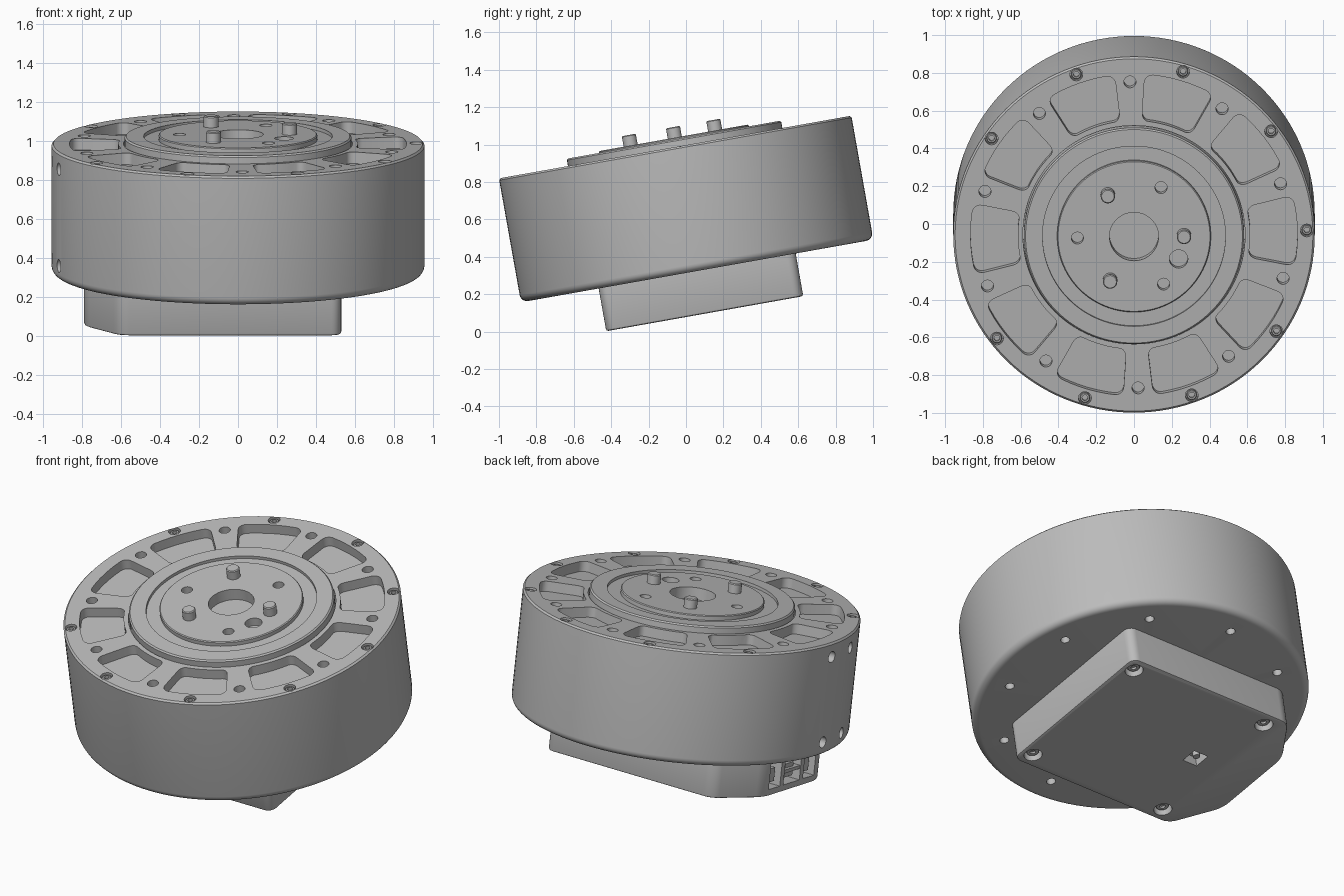
import bpy, bmesh, math
from math import sin, cos, pi, radians
from mathutils import Matrix, Vector

if "Cube" in bpy.data.objects:
    bpy.data.objects.remove(bpy.data.objects["Cube"], do_unlink=True)

grey = bpy.data.materials.new("machined grey")
grey.use_nodes = True
grey.diffuse_color = (0.5, 0.5, 0.5, 1)
grey.node_tree.nodes["Principled BSDF"].inputs["Base Color"].default_value = (0.5, 0.5, 0.5, 1)

# The whole unit leans back around x
TILT = Matrix.Translation((0, -0.058, 0.987)) @ Matrix.Rotation(radians(10.08), 4, 'X')
OFFSET = 1.5            # twist of the bolt pattern, degrees
TOP, BOTTOM, BASE = 0, -0.673, -0.905


def polar(r, deg):
    return r * cos(radians(deg)), r * sin(radians(deg))


def circle(r, centre=(0, 0), n=24):
    return [(centre[0] + r * cos(2 * pi * i / n), centre[1] + r * sin(2 * pi * i / n)) for i in range(n)]


def rect(x, y, w, d):
    return [(x - w / 2, y - d / 2), (x + w / 2, y - d / 2), (x + w / 2, y + d / 2), (x - w / 2, y + d / 2)]


def prism(bm, outline, z0, z1, rounding=0, matrix=None):
    """Extrude an outline, rounding its upright corners if asked."""
    part = bmesh.new()
    low = [part.verts.new((x, y, z0)) for x, y in outline]
    high = [part.verts.new((x, y, z1)) for x, y in outline]
    part.faces.new(low[::-1])
    part.faces.new(high)
    n = len(outline)
    for i in range(n):
        j = (i + 1) % n
        part.faces.new((low[i], low[j], high[j], high[i]))
    bmesh.ops.recalc_face_normals(part, faces=part.faces)
    if rounding:
        corners = [e for e in part.edges if abs(e.verts[0].co.z - e.verts[1].co.z) > 1e-4
                   and e.calc_face_angle() > 0.5]
        bmesh.ops.bevel(part, geom=corners, offset=rounding, segments=6, profile=0.5, affect='EDGES')
    if matrix:
        part.transform(matrix)
    temp = bpy.data.meshes.new("temp")
    part.to_mesh(temp)
    part.free()
    bm.from_mesh(temp)
    bpy.data.meshes.remove(temp)


def lathe(profile, n=128):
    """Spin (radius, z) points that start and end on the axis."""
    bm = bmesh.new()
    rings = []
    for r, z in profile:
        if r == 0:
            rings.append([bm.verts.new((0, 0, z))] * n)
        else:
            rings.append([bm.verts.new((x, y, z)) for x, y in circle(r, n=n)])
    for a, b in zip(rings, rings[1:]):
        for i in range(n):
            j = (i + 1) % n
            bm.faces.new(list(dict.fromkeys((a[i], a[j], b[j], b[i]))))
    bmesh.ops.recalc_face_normals(bm, faces=bm.faces)
    return bm


def finish(name, bm, cutter=None):
    """Turn a bmesh into a tilted object, cutting the recesses out."""
    mesh = bpy.data.meshes.new(name)
    bm.to_mesh(mesh)
    bm.free()
    obj = bpy.data.objects.new(name, mesh)
    bpy.context.collection.objects.link(obj)
    if cutter:
        cut_mesh = bpy.data.meshes.new("cutter")
        cutter.to_mesh(cut_mesh)
        cutter.free()
        cut = bpy.data.objects.new("cutter", cut_mesh)
        cut.hide_render = True
        bpy.context.collection.objects.link(cut)
        mod = obj.modifiers.new("recesses", 'BOOLEAN')
        mod.operation, mod.solver, mod.object = 'DIFFERENCE', 'EXACT', cut
        graph = bpy.context.evaluated_depsgraph_get()
        result = bpy.data.meshes.new_from_object(obj.evaluated_get(graph))
        obj.modifiers.clear()
        obj.data = result
        result.name = name
        bpy.data.objects.remove(cut, do_unlink=True)
    obj.data.materials.clear()
    obj.data.materials.append(grey)
    obj.matrix_world = TILT
    bpy.ops.object.select_all(action='DESELECT')
    obj.select_set(True)
    bpy.context.view_layer.objects.active = obj
    bpy.ops.object.shade_smooth_by_angle(angle=radians(30))
    return obj


def copies(obj, matrices):
    for m in matrices[1:]:
        twin = obj.copy()
        bpy.context.collection.objects.link(twin)
        twin.matrix_world = TILT @ m
    obj.matrix_world = TILT @ matrices[0]


# Motor housing: drum with chamfered top, filleted bottom and a bore for the hub
fillet = [(0.917 + 0.04 * cos(a), BOTTOM + 0.04 - 0.04 * sin(a)) for a in [i * pi / 12 for i in range(7)]]
housing = lathe([(0, -0.11), (0.588, -0.11), (0.588, TOP), (0.947, TOP), (0.957, -0.01)]
                + fillet + [(0, BOTTOM)])
cuts = bmesh.new()
bolt_angles = [OFFSET + 36 * k for k in range(10) if k != 5]
for k in range(10):
    mid = OFFSET + 36 * k
    sweep = [mid - 12.7 + 25.4 * i / 8 for i in range(9)]
    pocket = [polar(0.865, a) for a in sweep] + [polar(0.615, a) for a in sweep[::-1]]
    prism(cuts, pocket, -0.06, 0.1, 0.045)
    prism(cuts, circle(0.032, polar(0.823, mid + 18)), -0.06, 0.1)
    prism(cuts, circle(0.026, polar(0.8, 36 * k + 18)), BOTTOM - 0.1, BOTTOM + 0.06)
for a in bolt_angles:
    prism(cuts, circle(0.034, polar(0.915, a)), -0.035, 0.1)
for a in (181.5, 196):
    for z in (-0.085, -0.59):
        turn = (Matrix.Translation((0, 0, z)) @ Matrix.Rotation(radians(a), 4, 'Z')
                @ Matrix.Rotation(pi / 2, 4, 'Y'))
        prism(cuts, circle(0.033), 0.9, 1.1, matrix=turn)
finish("motor_housing", housing, cuts)

# Output hub: stepped plate with a groove, centre bore and dowel holes
hub = lathe([(0, 0.05), (0.402, 0.05), (0.407, 0.045), (0.407, 0.022), (0.484, 0.022), (0.484, 0.04),
             (0.574, 0.04), (0.582, 0.032), (0.582, -0.12), (0, -0.12)])
cuts = bmesh.new()
prism(cuts, circle(0.13, n=64), -0.02, 0.2)
for k in range(3):
    prism(cuts, circle(0.032, polar(0.3, OFFSET + 60 + 120 * k)), 0, 0.2)
prism(cuts, circle(0.049, polar(0.265, -27), 32), 0, 0.2)
finish("output_hub", hub, cuts)

# Three drive pins
pin = finish("drive_pin", lathe([(0, 0.107), (0.033, 0.107), (0.038, 0.102), (0.038, 0.03), (0, 0.03)], 32))
copies(pin, [Matrix.Translation((*polar(0.265, OFFSET + 120 * k), 0)) for k in range(3)])

# Socket bolts around the rim
bolt = finish("rim_bolt", lathe([(0, -0.03), (0.015, -0.03), (0.015, -0.008), (0.023, -0.008),
                                 (0.027, -0.012), (0.027, -0.04), (0, -0.04)], 24))
copies(bolt, [Matrix.Translation((*polar(0.915, a), 0)) for a in bolt_angles])

# Electronics cover below, with its narrowed connector end
outline = [(0.53, -0.535), (0.53, 0.535), (-0.61, 0.535), (-0.79, 0.265), (-0.79, -0.265), (-0.61, -0.535)]
cover = bmesh.new()
prism(cover, outline, BASE, BOTTOM + 0.01, 0.05)
rim = [e for e in cover.edges if all(v.co.z < BASE + 0.001 for v in e.verts)]
bmesh.ops.bevel(cover, geom=rim, offset=0.012, segments=2, profile=0.5, affect='EDGES')
cuts = bmesh.new()
screws = [(x, y) for x in (0.455, -0.5) for y in (-0.45, 0.45)]
for p in screws:
    prism(cuts, circle(0.052, p), BASE - 0.1, BASE + 0.05)
prism(cuts, rect(-0.36, 0.01, 0.1, 0.1), BASE - 0.1, BASE + 0.06)
sockets = [(0.17, 0.11), (0, 0.16), (-0.17, 0.11)]
for y, w in sockets:
    prism(cuts, rect(-0.79, y, 0.16, w), BASE + 0.04, BASE + 0.19)
finish("electronics_cover", cover, cuts)

# Cover screws, heads facing down
screw = finish("cover_screw", lathe([(0, -0.035), (0.016, -0.035), (0.016, -0.022), (0.034, -0.022),
                                     (0.038, -0.027), (0.038, -0.055), (0, -0.055)], 24))
copies(screw, [Matrix.Translation((x, y, BASE)) @ Matrix.Rotation(pi, 4, 'X') for x, y in screws])

# Connector inserts and the small service pin
inserts = bmesh.new()
for y, w in sockets:
    prism(inserts, rect(-0.735, y, 0.06, w * 0.5), BASE + 0.07, BASE + 0.15)
prism(inserts, rect(-0.75, 0, 0.07, 0.165), BASE + 0.105, BASE + 0.125)
finish("connector_inserts", inserts)
service = bmesh.new()
prism(service, circle(0.02, (-0.36, 0.02)), BASE + 0.005, BASE + 0.07)
finish("service_pin", service)
